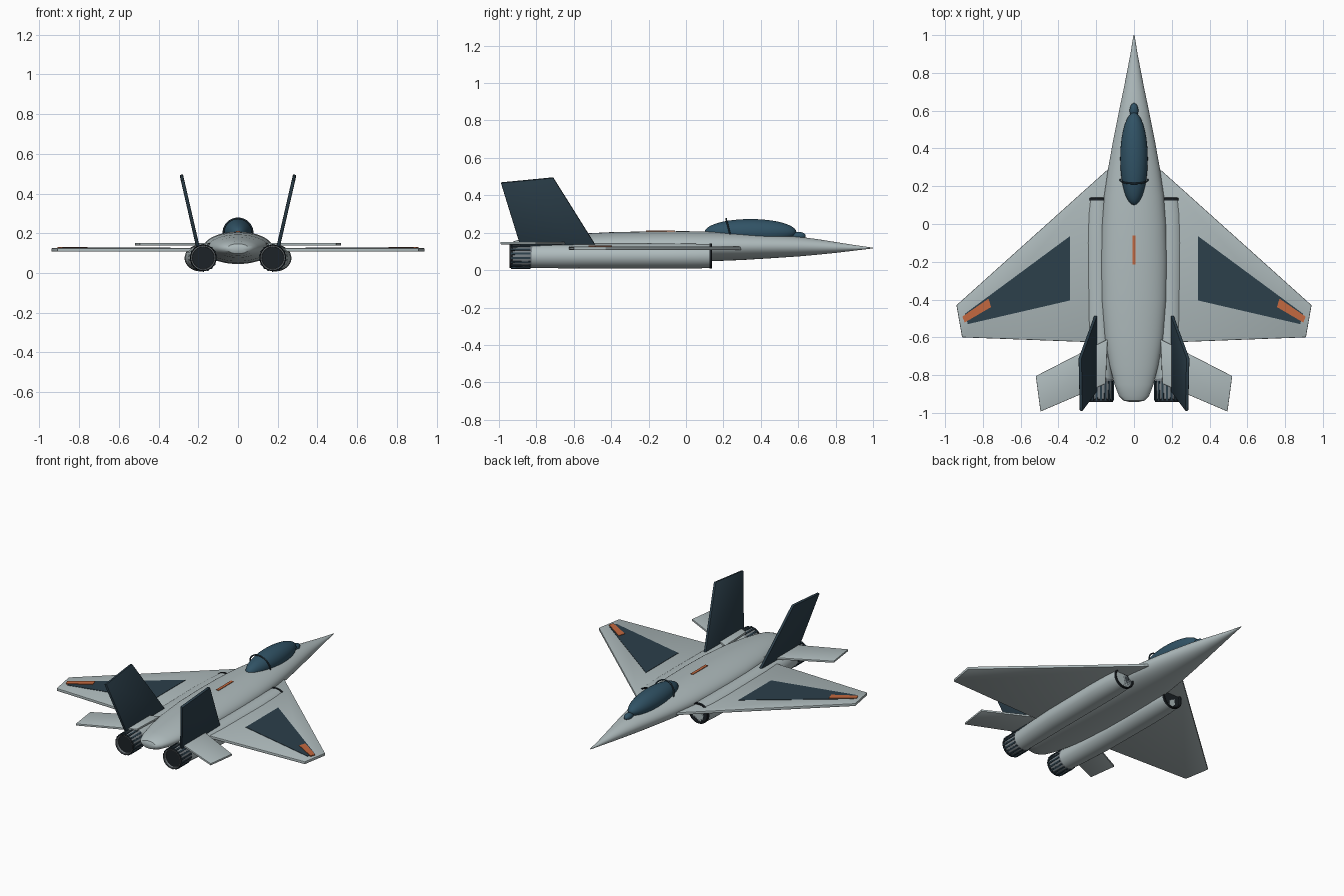
import bpy, bmesh, math
from mathutils import Vector, Matrix

if "Cube" in bpy.data.objects:
    bpy.data.objects.remove(bpy.data.objects["Cube"])


def material(name, rgb):
    m = bpy.data.materials.new(name)
    m.diffuse_color = (*rgb, 1)
    m.use_nodes = True
    m.node_tree.nodes["Principled BSDF"].inputs["Base Color"].default_value = m.diffuse_color
    return m


HULL = material("hull_grey", (0.43, 0.50, 0.51))
DARK = material("dark_blue", (0.025, 0.05, 0.07))
GLASS = material("canopy_blue", (0.03, 0.085, 0.13))
BLACK = material("black", (0.012, 0.016, 0.02))
METAL = material("nozzle_metal", (0.2, 0.23, 0.25))
ORANGE = material("orange", (0.55, 0.14, 0.05))


def finish(name, bm, mat, angle=35):
    bmesh.ops.recalc_face_normals(bm, faces=bm.faces)
    me = bpy.data.meshes.new(name)
    bm.to_mesh(me)
    bm.free()
    ob = bpy.data.objects.new(name, me)
    bpy.context.collection.objects.link(ob)
    me.materials.append(mat)
    bpy.ops.object.select_all(action='DESELECT')
    ob.select_set(True)
    bpy.context.view_layer.objects.active = ob
    bpy.ops.object.shade_smooth_by_angle(angle=math.radians(angle))
    return ob


def loft(name, sections, mat, n=40):
    """Ellipses (y, x, z, half width, half height) joined along y."""
    bm = bmesh.new()
    rings = []
    for y, x, z, rx, rz in sections:
        rings.append([bm.verts.new((x + rx * math.cos(2 * math.pi * i / n), y,
                                    z + rz * math.sin(2 * math.pi * i / n))) for i in range(n)])
    for a, b in zip(rings, rings[1:]):
        for i in range(n):
            j = (i + 1) % n
            bm.faces.new((a[i], a[j], b[j], b[i]))
    bm.faces.new(rings[0])
    bm.faces.new(rings[-1])
    return finish(name, bm, mat)


def slab(name, points, offset, mat, bevel=0.0):
    """Polygon extruded by an offset vector."""
    bm = bmesh.new()
    f = bm.faces.new([bm.verts.new(p) for p in points])
    r = bmesh.ops.extrude_face_region(bm, geom=[f])
    bmesh.ops.translate(bm, vec=offset, verts=[v for v in r["geom"] if isinstance(v, bmesh.types.BMVert)])
    if bevel:
        bmesh.ops.recalc_face_normals(bm, faces=bm.faces)
        bmesh.ops.bevel(bm, geom=bm.edges[:], offset=bevel, segments=2, affect='EDGES', profile=0.5)
    return finish(name, bm, mat)


def flat(name, s, pts, z0, z1, mat, bevel=0.0):
    return slab(name, [(s * x, y, z0) for x, y in pts], Vector((0, 0, z1 - z0)), mat, bevel)


def ellipsoid(name, loc, radii, mat):
    bm = bmesh.new()
    bmesh.ops.create_uvsphere(bm, u_segments=40, v_segments=24, radius=1,
                              matrix=Matrix.Translation(loc) @ Matrix.Diagonal((*radii, 1)))
    return finish(name, bm, mat)


# Fuselage
loft("fuselage", [(y, 0, z, w, h) for y, w, z, h in (
    (1.0, .003, .118, .002), (.9, .019, .119, .015), (.8, .038, .121, .029), (.7, .058, .124, .042),
    (.6, .079, .126, .053), (.45, .109, .127, .064), (.3, .136, .127, .073), (.15, .158, .127, .079),
    (0, .170, .127, .081), (-.2, .175, .126, .081), (-.4, .172, .126, .077), (-.6, .155, .126, .067),
    (-.75, .128, .125, .056), (-.85, .103, .123, .046), (-.91, .08, .122, .036),
    (-.935, .055, .122, .025), (-.942, .025, .122, .012))], HULL, 48)
slab("spine_stripe", [(-.009, -.06, .195), (.009, -.06, .195), (.009, -.215, .195), (-.009, -.215, .195)],
     Vector((0, 0, .016)), ORANGE)

# Canopy, frame bow and front sensor
ellipsoid("canopy", (0, .345, .203), (.073, .245, .07), GLASS)
ellipsoid("front_sensor", (0, .60, .183), (.023, .04, .022), GLASS)
bpy.ops.mesh.primitive_torus_add(major_radius=.073, minor_radius=.0045, major_segments=48, minor_segments=10,
                                 location=(0, .232, .204), rotation=(math.radians(90 + 14), 0, 0))
bow = bpy.context.object
bow.name = "canopy_bow"
bow.data.materials.append(DARK)
bpy.ops.object.shade_smooth()

for s, side in ((-1, "left"), (1, "right")):
    # Wing with panel and tip marking
    flat("wing_" + side, s, ((.11, .315), (.94, -.43), (.91, -.60), (.11, -.63)), .107, .125, HULL, .004)
    flat("wing_panel_" + side, s, ((.34, -.065), (.34, -.405), (.88, -.53), (.895, -.475)), .12, .1275, DARK)
    flat("wing_tip_mark_" + side, s, ((.77, -.395), (.757, -.44), (.897, -.522), (.908, -.49)), .12, .131, ORANGE)
    # Tailplane
    flat("tailplane_" + side, s, ((.14, -.61), (.52, -.805), (.495, -.993), (.15, -.845)), .138, .151, HULL, .003)
    # Canted fin
    fin = [(s * (.193 + (z - .13) * .23), y, z) for y, z in ((-.48, .13), (-.71, .497), (-.99, .47), (-.885, .13))]
    slab("fin_" + side, fin, Vector((s * .017, 0, -s * s * .004)), DARK, .004)
    # Engine nacelle
    z = .075
    loft("nacelle_" + side, [(y, s * x, z, rx, rz) for y, x, rx, rz in (
        (.125, .188, .068, .064), (.05, .189, .076, .066), (-.1, .19, .079, .067), (-.5, .188, .077, .066),
        (-.7, .181, .071, .065), (-.835, .175, .064, .063))], HULL)
    # Dark intake lip and duct
    loft("intake_" + side, [(y, s * .188, z, r, r - .004) for y, r in (
        (.03, .05), (.137, .063), (.14, .067), (.137, .071), (.125, .071))][::-1], BLACK)
    # Nozzle, dark throat and petals
    xn, zn = s * .175, .076
    loft("nozzle_" + side, [(y, xn, zn, r, r) for y, r in (
        (-.81, .06), (-.83, .066), (-.87, .067), (-.94, .062), (-.94, .056), (-.87, .05))], METAL)
    loft("nozzle_throat_" + side, [(y, xn, zn, r, r) for y, r in (
        (-.865, .053), (-.935, .058), (-.943, .064), (-.93, .066), (-.925, .06))], BLACK)
    bm = bmesh.new()
    for i in range(18):
        m = (Matrix.Translation((xn, -.883, zn)) @ Matrix.Rotation(2 * math.pi * i / 18, 4, 'Y')
             @ Matrix.Translation((0, 0, .066)) @ Matrix.Diagonal((.010, .105, .008, 1)))
        bmesh.ops.create_cube(bm, size=1, matrix=m)
    finish("nozzle_petals_" + side, bm, DARK)
